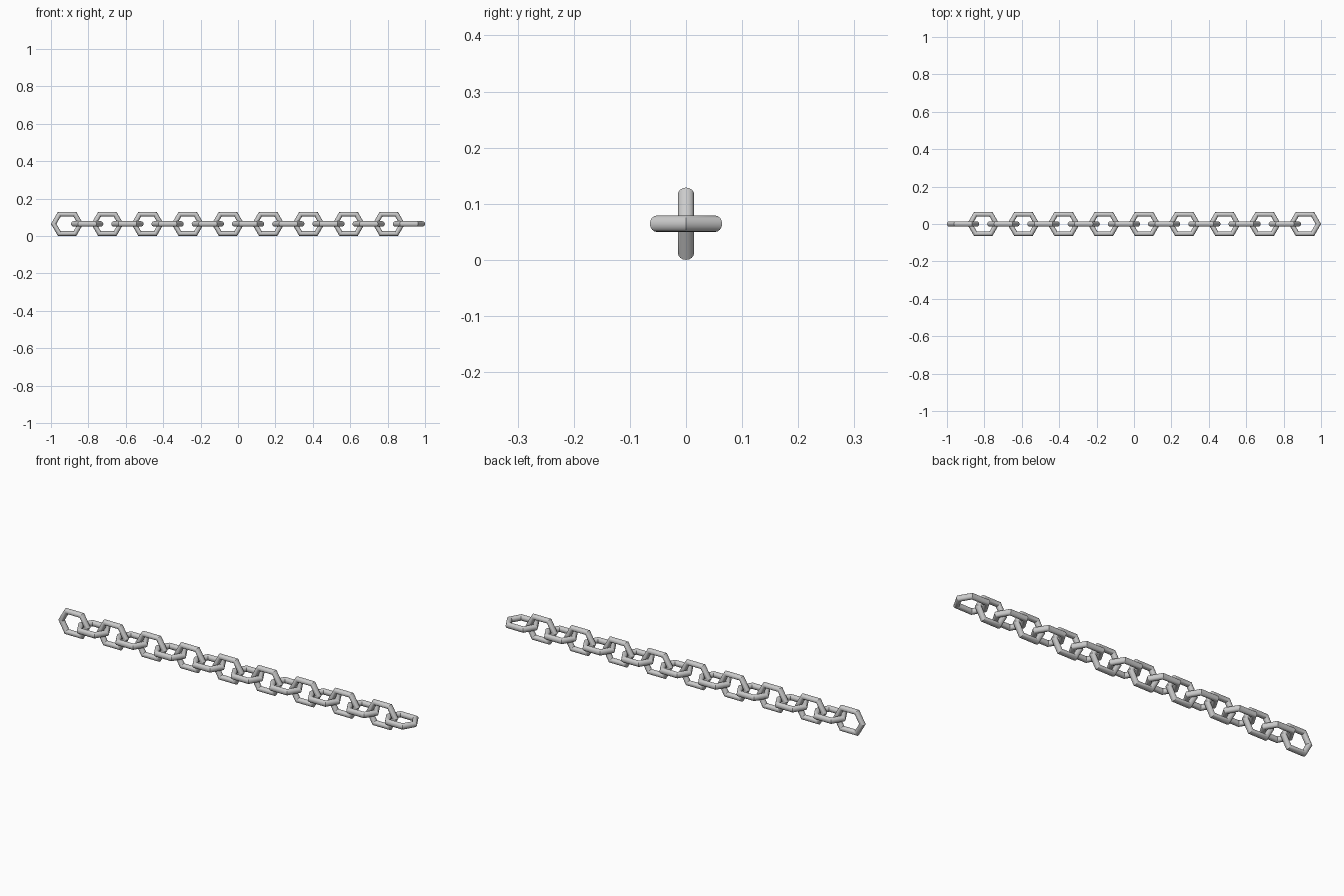
import bpy
from math import radians

if "Cube" in bpy.data.objects:
    bpy.data.objects.remove(bpy.data.objects["Cube"])

COUNT = 18            # links in the chain
LENGTH = 0.1725       # length of one link
PITCH = (2 - LENGTH) / (COUNT - 1)
MAJOR, MINOR = 0.0598, 0.0146
HALF = 0.0645         # half the width of a link


def make_link(i):
    # six-sided ring with a round section, pulled longer along x
    bpy.ops.mesh.primitive_torus_add(major_segments=6, minor_segments=16,
                                     major_radius=MAJOR, minor_radius=MINOR)
    link = bpy.context.object
    link.name = f"chain_link_{i + 1:02d}"
    stretch = LENGTH / 2 - (MAJOR + MINOR)
    for v in link.data.vertices:
        v.co.x += stretch if v.co.x > 0 else -stretch
    # every other link is turned a quarter about the chain's axis
    link.rotation_euler.x = radians(90) if i % 2 == 0 else 0
    link.location = (-1 + LENGTH / 2 + i * PITCH, 0, HALF)
    bpy.ops.object.shade_smooth_by_angle(angle=radians(30))


for i in range(COUNT):
    make_link(i)
